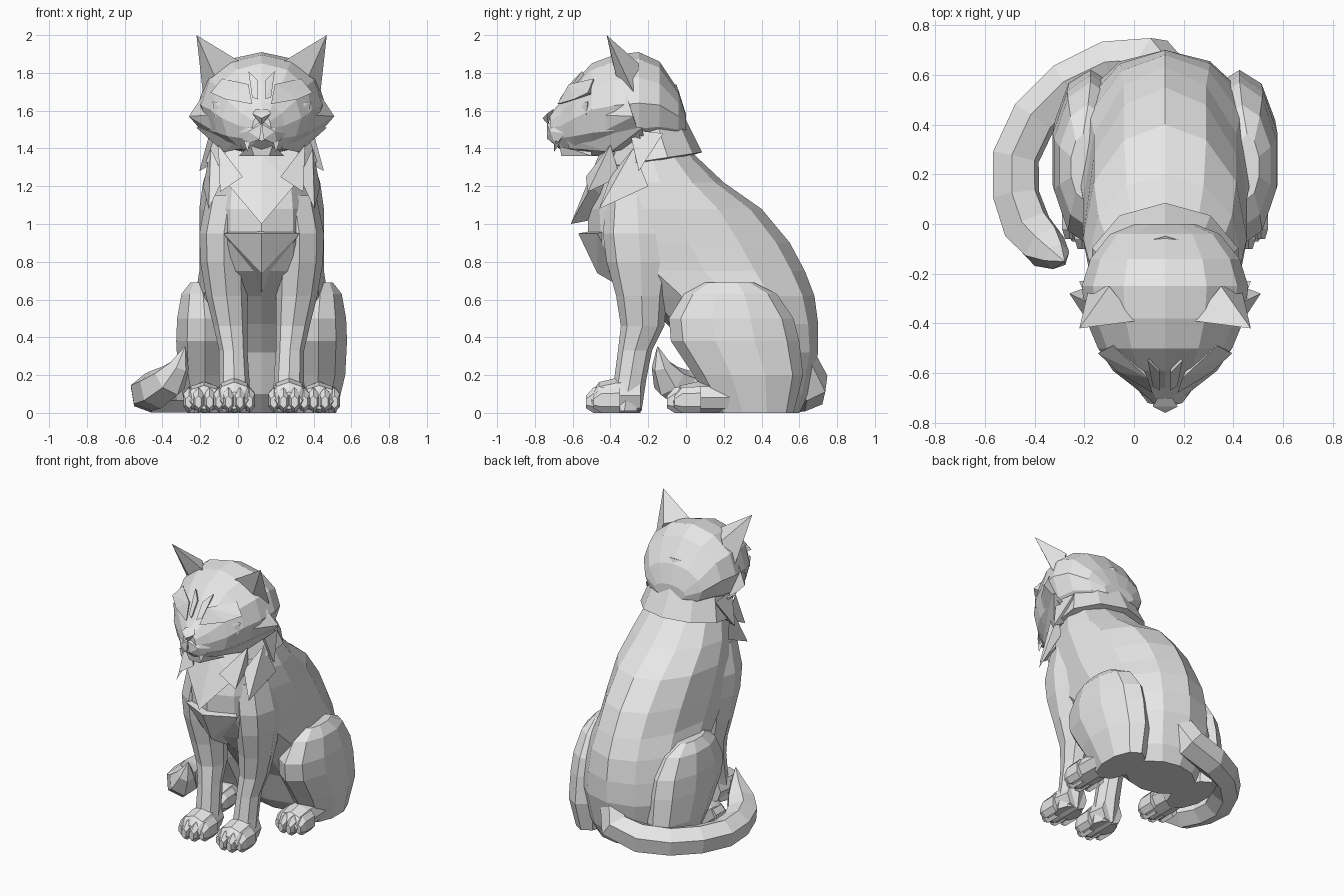
import bpy, bmesh
from math import cos, sin, tau
from mathutils import Vector

if "Cube" in bpy.data.objects:
    bpy.data.objects.remove(bpy.data.objects["Cube"], do_unlink=True)

# One stone-like colour for the whole figure
GREY = (0.8, 0.8, 0.8, 1)
stone = bpy.data.materials.new("light_grey")
stone.use_nodes = True
stone.diffuse_color = GREY
stone.node_tree.nodes["Principled BSDF"].inputs["Base Color"].default_value = GREY

CENTRE = 0.125  # the body sits beside the centre to leave room for the tail


def build(name, points, faces=None, side=1):
    """Flat-shaded mesh; without faces the points become a convex shard."""
    bm = bmesh.new()
    verts = [bm.verts.new((CENTRE + side * x, y, z)) for x, y, z in points]
    if faces:
        for f in faces:
            bm.faces.new([verts[i] for i in f])
    else:
        bmesh.ops.convex_hull(bm, input=bm.verts[:])
        loose = [v for v in bm.verts if not v.link_faces]
        bmesh.ops.delete(bm, geom=loose, context="VERTS")
    bmesh.ops.recalc_face_normals(bm, faces=bm.faces[:])
    mesh = bpy.data.meshes.new(name)
    bm.to_mesh(mesh)
    bm.free()
    mesh.materials.append(stone)
    obj = bpy.data.objects.new(name, mesh)
    bpy.context.collection.objects.link(obj)
    return obj


def loft(name, rows, n=10, side=1):
    """Skin oval rings; a row is (x, y1, z1, y2, z2, half width)."""
    points, faces = [], []
    for x, y1, z1, y2, z2, w in rows:
        a, b = Vector((x, y1, z1)), Vector((x, y2, z2))
        mid, half = (a + b) / 2, (a - b) / 2
        for i in range(n):
            t = tau * i / n
            points.append(mid + half * cos(t) + Vector((w * sin(t), 0, 0)))
    for r in range(len(rows) - 1):
        for i in range(n):
            j, k = r * n, (i + 1) % n
            faces.append((j + i, j + k, j + n + k, j + n + i))
    faces += [range(n), range(len(points) - n, len(points))]
    return build(name, points, faces, side)


def flat(x, z, front, back, w):
    return (x, front, z, back, z, w)


def upright(x, y, low, high, w):
    return (x, y, low, y, high, w)


def pair(maker, name, data, **extra):
    for side, word in ((1, "left"), (-1, "right")):
        maker(f"{word}_{name}", data, side=side, **extra)


# Torso, from the seat up to the neck
loft("torso", [flat(0, *r) for r in (
    (0, .22, .6, .24), (.1, .12, .65, .31), (.32, .03, .7, .36),
    (.47, -.1, .7, .36), (.62, -.26, .68, .35), (.75, -.43, .63, .33),
    (.9, -.52, .55, .33), (1.08, -.52, .4, .33), (1.22, -.47, .2, .31),
    (1.38, -.42, .03, .26), (1.55, -.36, -.02, .2))], 12)

# Head, from the muzzle to the back of the skull
loft("head", [upright(0, *r) for r in (
    (-.72, 1.44, 1.58, .05), (-.66, 1.39, 1.65, .12), (-.59, 1.37, 1.75, .21),
    (-.5, 1.36, 1.85, .27), (-.38, 1.36, 1.895, .32), (-.25, 1.37, 1.91, .335),
    (-.14, 1.4, 1.86, .3), (-.04, 1.43, 1.71, .22), (0, 1.48, 1.58, .12))], 12)

# Neck fur with a flared hem
loft("neck_fur", [
    (0, -.4, 1.62, -.05, 1.74, .22), (0, -.42, 1.42, 0, 1.55, .26),
    (0, -.44, 1.3, .085, 1.38, .31), (0, -.4, 1.3, .02, 1.36, .26)], 10)

# Chest fur and its ragged tufts
build("chest_fur", [(.2, -.38, 1.42), (-.2, -.38, 1.42), (0, -.46, 1.37),
                    (.17, -.5, 1.2), (-.17, -.5, 1.2), (0, -.61, 1),
                    (0, -.35, 1.05)])
pair(build, "chest_tuft", [(.22, -.52, 1.17), (.23, -.4, 1.42),
                           (.1, -.53, 1.25), (.2, -.35, 1.25)])
pair(build, "neck_tuft", [(.33, -.25, 1.28), (.27, -.3, 1.5),
                          (.27, -.12, 1.48), (.2, -.22, 1.35)])
pair(build, "shoulder_tuft", [(.28, -.46, 1.08), (.27, -.28, 1.4),
                              (.31, -.2, 1.2), (.2, -.4, 1.25)])
build("breast_point", [(0, -.57, .95), (.2, -.47, .95), (-.2, -.47, .95),
                       (0, -.47, .74), (0, -.3, .64), (0, -.3, 1)])

# Legs
pair(loft, "front_leg", [flat(*r) for r in (
    (.17, 1.15, -.42, -.1, .12), (.2, .95, -.44, -.06, .13),
    (.2, .8, -.42, -.06, .125), (.185, .62, -.37, -.1, .11),
    (.165, .46, -.345, -.115, .09), (.15, .33, -.36, -.18, .075),
    (.145, .18, -.38, -.21, .08), (.145, .01, -.42, -.235, .085))], n=8)
pair(loft, "thigh", [flat(*r) for r in (
    (.33, .69, .1, .36, .05), (.31, .63, -.01, .48, .12),
    (.3, .5, -.09, .57, .155), (.3, .38, -.08, .6, .16),
    (.3, .2, .04, .62, .15), (.29, 0, .16, .57, .11))])


def paw(name, data, side):
    """Rounded foot with four toes; data is (x, toe end, heel, height)."""
    x, tip, heel, top = data
    loft(name + "_foot", [upright(x, *r) for r in (
        (heel, 0, top, .08), (tip + .16, 0, top, .1),
        (tip + .07, 0, top * .88, .095), (tip + .03, .02, top * .6, .07))],
        8, side)
    for i, dx in enumerate((-.08, -.03, .03, .08)):
        y = tip + (.04 if i in (0, 3) else 0)
        loft(f"{name}_toe_{i + 1}", [upright(x + dx, *r) for r in (
            (y + .14, 0, .14, .034), (y + .04, 0, .135, .034),
            (y, .025, .09, .02))], 6, side)


pair(paw, "front_paw", (.145, -.53, -.24, .185))
pair(paw, "hind_paw", (.305, -.1, .5, .165))

# Ears, hollow towards the front
ear_faces = [(0, 1, 2), (2, 1, 3), (0, 4, 1), (4, 3, 1), (0, 2, 4), (4, 2, 3)]
pair(build, "ear", [(.115, -.39, 1.86), (.345, -.42, 2), (.225, -.25, 1.85),
                    (.305, -.25, 1.64), (.23, -.36, 1.74)], faces=ear_faces)

# Cheek fur
pair(build, "upper_cheek", [(.385, -.28, 1.57), (.22, -.53, 1.58),
                            (.3, -.32, 1.7), (.28, -.24, 1.45),
                            (.2, -.5, 1.46)])
pair(build, "lower_cheek", [(.345, -.23, 1.51), (.2, -.4, 1.38),
                            (.28, -.4, 1.53), (.2, -.22, 1.42),
                            (.1, -.62, 1.4), (.13, -.63, 1.45)])

# Frowning brows, lower lids and forehead creases
pair(build, "brow", [(.05, -.68, 1.635), (.27, -.52, 1.695), (.19, -.595, 1.66),
                     (.07, -.62, 1.74), (.21, -.49, 1.77), (.15, -.45, 1.66)])
pair(build, "lower_lid", [(.07, -.655, 1.6), (.26, -.52, 1.65),
                          (.25, -.53, 1.57), (.13, -.635, 1.54),
                          (.15, -.5, 1.57)])
pair(build, "forehead_ridge", [(.02, -.67, 1.66), (.05, -.65, 1.67),
                               (.07, -.55, 1.81), (.02, -.6, 1.76),
                               (.04, -.5, 1.7)])

# Nose, muzzle, fangs and chin
build("nose", [(0, -.76, 1.56), (.05, -.735, 1.585), (-.05, -.735, 1.585),
               (0, -.73, 1.525), (.03, -.7, 1.61), (-.03, -.7, 1.61)])
pair(build, "muzzle_pad", [(0, -.735, 1.53), (.01, -.735, 1.45),
                           (.07, -.72, 1.49), (.08, -.69, 1.42),
                           (.13, -.64, 1.48), (.08, -.66, 1.56),
                           (.03, -.64, 1.44)])
pair(build, "fang", [(.075, -.7, 1.38), (.06, -.7, 1.44), (.095, -.69, 1.44),
                     (.075, -.66, 1.44)])
build("chin", [(.06, -.67, 1.42), (-.06, -.67, 1.42), (.04, -.66, 1.36),
               (-.04, -.66, 1.36), (.12, -.5, 1.36), (-.12, -.5, 1.36),
               (0, -.5, 1.46)])

# Tail, swept round the right side with a raised tip
curve = bpy.data.curves.new("tail", "CURVE")
curve.dimensions = "3D"
curve.bevel_depth = 1
curve.bevel_resolution = 1
curve.use_fill_caps = True
path = [(.14, .58, .3, .1), (.08, .65, .15, .11), (-.1, .64, .11, .105),
        (-.27, .56, .1, .1), (-.4, .43, .1, .1), (-.475, .27, .1, .1),
        (-.475, .12, .11, .1), (-.43, -.01, .125, .105), (-.36, -.09, .17, .095),
        (-.31, -.13, .25, .055), (-.28, -.15, .35, .003)]
spline = curve.splines.new("POLY")
spline.points.add(len(path) - 1)
spline.use_smooth = False
for p, (x, y, z, r) in zip(spline.points, path):
    p.co = (x, y, z, 1)
    p.radius = r
curve.materials.append(stone)
tail = bpy.data.objects.new("tail", curve)
bpy.context.collection.objects.link(tail)
bpy.ops.object.select_all(action="DESELECT")
tail.select_set(True)
bpy.context.view_layer.objects.active = tail
bpy.ops.object.convert(target="MESH")
